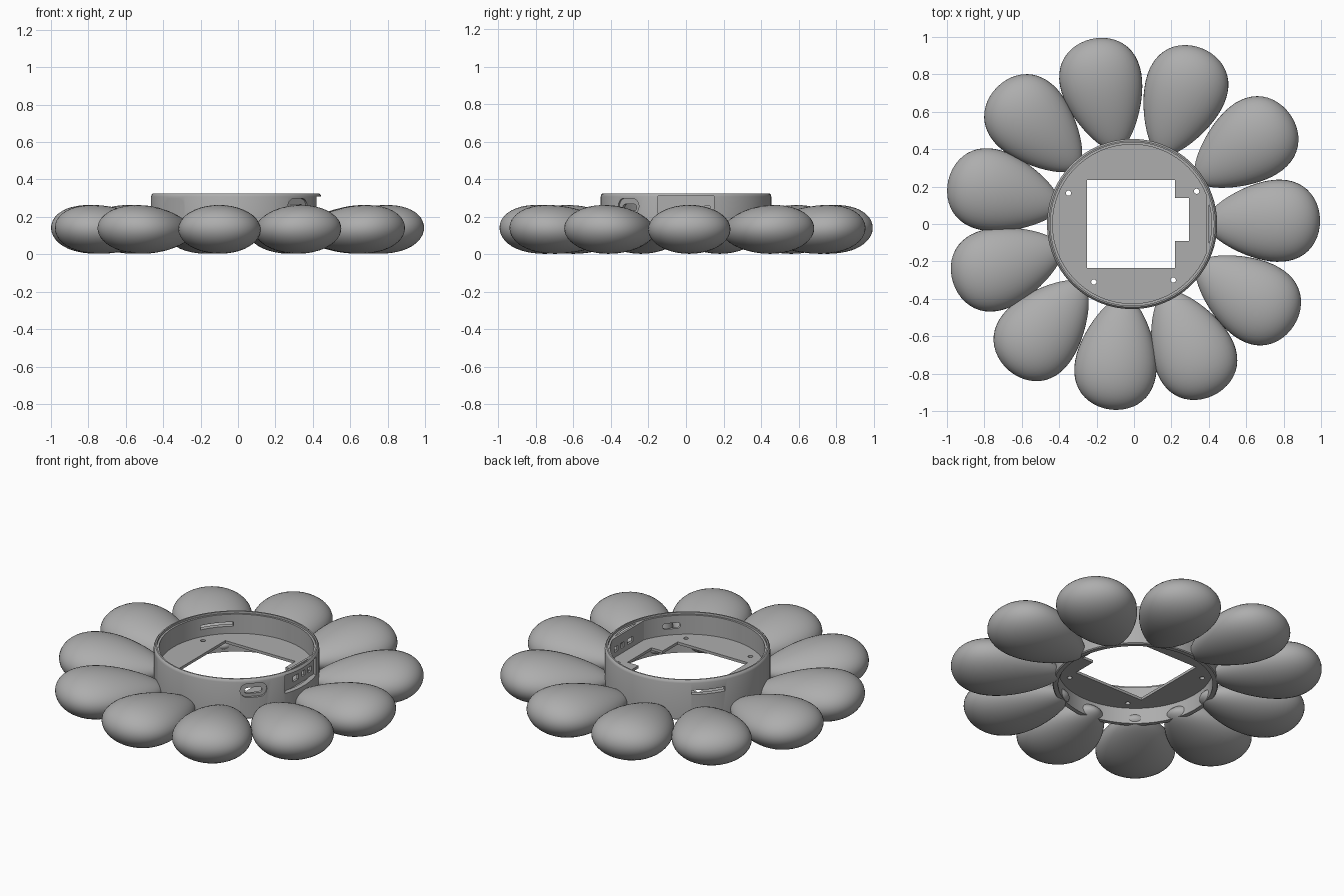
import bpy, bmesh, math
from mathutils import Matrix, Vector

if "Cube" in bpy.data.objects:
    bpy.data.objects.remove(bpy.data.objects["Cube"], do_unlink=True)

grey = bpy.data.materials.new("plain_grey")
grey.use_nodes = True
colour = (0.42, 0.42, 0.42, 1)
grey.diffuse_color = colour
grey.node_tree.nodes["Principled BSDF"].inputs["Base Color"].default_value = colour

CX = -0.01          # housing centre on x
Z_PLATE = 0.18      # underside of the inner plate


def finish(name, bm):
    bmesh.ops.recalc_face_normals(bm, faces=bm.faces)
    mesh = bpy.data.meshes.new(name)
    bm.to_mesh(mesh)
    bm.free()
    mesh.materials.append(grey)
    ob = bpy.data.objects.new(name, mesh)
    bpy.context.collection.objects.link(ob)
    return ob


def smooth(ob, angle=35):
    bpy.ops.object.select_all(action="DESELECT")
    ob.select_set(True)
    bpy.context.view_layer.objects.active = ob
    bpy.ops.object.shade_smooth_by_angle(angle=math.radians(angle))


def box(name, centre, size, turn=0.0):
    bm = bmesh.new()
    bmesh.ops.create_cube(bm, size=1, matrix=Matrix.Translation(centre)
                          @ Matrix.Rotation(turn, 4, "Z") @ Matrix.Diagonal((*size, 1)))
    return finish(name, bm)


def disc(name, centre, radius, depth, sides):
    bm = bmesh.new()
    bmesh.ops.create_cone(bm, cap_ends=True, segments=sides, radius1=radius,
                          radius2=radius, depth=depth, matrix=Matrix.Translation(centre))
    return finish(name, bm)


def on_ring(azimuth, radius, z):
    a = math.radians(azimuth)
    return Vector((CX + radius * math.cos(a), radius * math.sin(a), z))


def oval(name, azimuth, radius, z, width, height, depth):
    # Rounded slot lying across the wall, its axis pointing outward
    bm = bmesh.new()
    r, half = height / 2, (width - height) / 2
    verts = []
    for i in range(24):
        a = 2 * math.pi * (i + 0.5) / 24
        side = half if math.cos(a) > 0 else -half
        verts.append(bm.verts.new((-depth / 2, side + r * math.cos(a), r * math.sin(a))))
    face = bm.faces.new(verts)
    new = bmesh.ops.extrude_face_region(bm, geom=[face])["geom"]
    bmesh.ops.translate(bm, vec=(depth, 0, 0),
                        verts=[v for v in new if isinstance(v, bmesh.types.BMVert)])
    bm.transform(Matrix.Translation(on_ring(azimuth, radius, z))
                 @ Matrix.Rotation(math.radians(azimuth), 4, "Z"))
    return finish(name, bm)


def cut(target, cutters):
    bpy.context.view_layer.objects.active = target
    for c in cutters:
        c.hide_render = True
        mod = target.modifiers.new("cut", "BOOLEAN")
        mod.operation, mod.solver, mod.object = "DIFFERENCE", "EXACT", c
        bpy.ops.object.modifier_apply(modifier=mod.name)
        bpy.data.objects.remove(c, do_unlink=True)


# Housing ring: a wall with a rounded top edge and an inner ledge
profile = [(0.425, 0.085), (0.45, 0.085), (0.455, 0.09), (0.455, 0.308), (0.452, 0.318),
           (0.445, 0.325), (0.437, 0.325), (0.437, 0.312), (0.425, 0.312)]
SIDES = 96
bm = bmesh.new()
rows = [[bm.verts.new(on_ring(360 * i / SIDES, r, z)) for r, z in profile]
        for i in range(SIDES)]
for i, row in enumerate(rows):
    after = rows[(i + 1) % SIDES]
    for j in range(len(profile)):
        k = (j + 1) % len(profile)
        bm.faces.new((row[j], after[j], after[k], row[k]))
ring = finish("housing_ring", bm)

openings = [box("port_opening", (0.44, 0, 0.255), (0.14, 0.3, 0.11)),
            box("back_slot", on_ring(140, 0.44, 0.252), (0.12, 0.19, 0.026),
                math.radians(140))]
for azimuth in (-43, -137):
    openings.append(oval("plug_recess", azimuth, 0.465, 0.256, 0.15, 0.085, 0.05))
    openings.append(oval("plug_hole", azimuth, 0.44, 0.25, 0.1, 0.035, 0.12))
cut(ring, openings)
smooth(ring)

# Inner plate with a square window, side notch and screw holes
plate = disc("inner_plate", (CX, 0, Z_PLATE + 0.008), 0.43, 0.016, SIDES)
holes = [box("window", (-0.015, 0, Z_PLATE), (0.47, 0.47, 0.2)),
         box("notch", (0.245, 0.025, Z_PLATE), (0.1, 0.23, 0.2))]
for x, y in ((-0.35, 0.165), (0.335, 0.175), (-0.215, -0.31), (0.21, -0.3)):
    holes.append(disc("screw_hole", (x, y, Z_PLATE), 0.014, 0.2, 16))
cut(plate, holes)

# Flat panel with three sockets behind the side opening
panel = box("socket_panel", (0.395, 0, 0.253), (0.014, 0.34, 0.118))
cut(panel, [box("socket", (0.395, y, 0.242), (0.1, w, 0.032))
            for y, w in ((0.114, 0.03), (0.054, 0.03), (-0.02, 0.05))])

# Egg-shaped petals: azimuth and distance of the widest part
petals = [(1.3, 0.775), (35, 0.8), (69, 0.787), (103, 0.795), (135, 0.815), (166.7, 0.8),
          (198, 0.797), (229.5, 0.81), (262.7, 0.78), (294.6, 0.79), (327.6, 0.793)]
TAPER = 0.33
for n, (azimuth, reach) in enumerate(petals):
    bm = bmesh.new()
    bmesh.ops.create_uvsphere(bm, u_segments=40, v_segments=28, radius=1,
                              matrix=Matrix.Rotation(math.pi / 2, 4, "Y"))
    for v in bm.verts:
        swell = (1 + TAPER * v.co.x) / 1.05
        v.co = Vector((v.co.x * 0.305 - 0.085, v.co.y * swell * 0.22,
                       v.co.z * swell * 0.13 + 0.012 * v.co.x))
    a = math.radians(azimuth)
    bm.transform(Matrix.Translation((reach * math.cos(a), reach * math.sin(a), 0.13))
                 @ Matrix.Rotation(a, 4, "Z"))
    smooth(finish(f"petal_{n + 1}", bm), 60)
